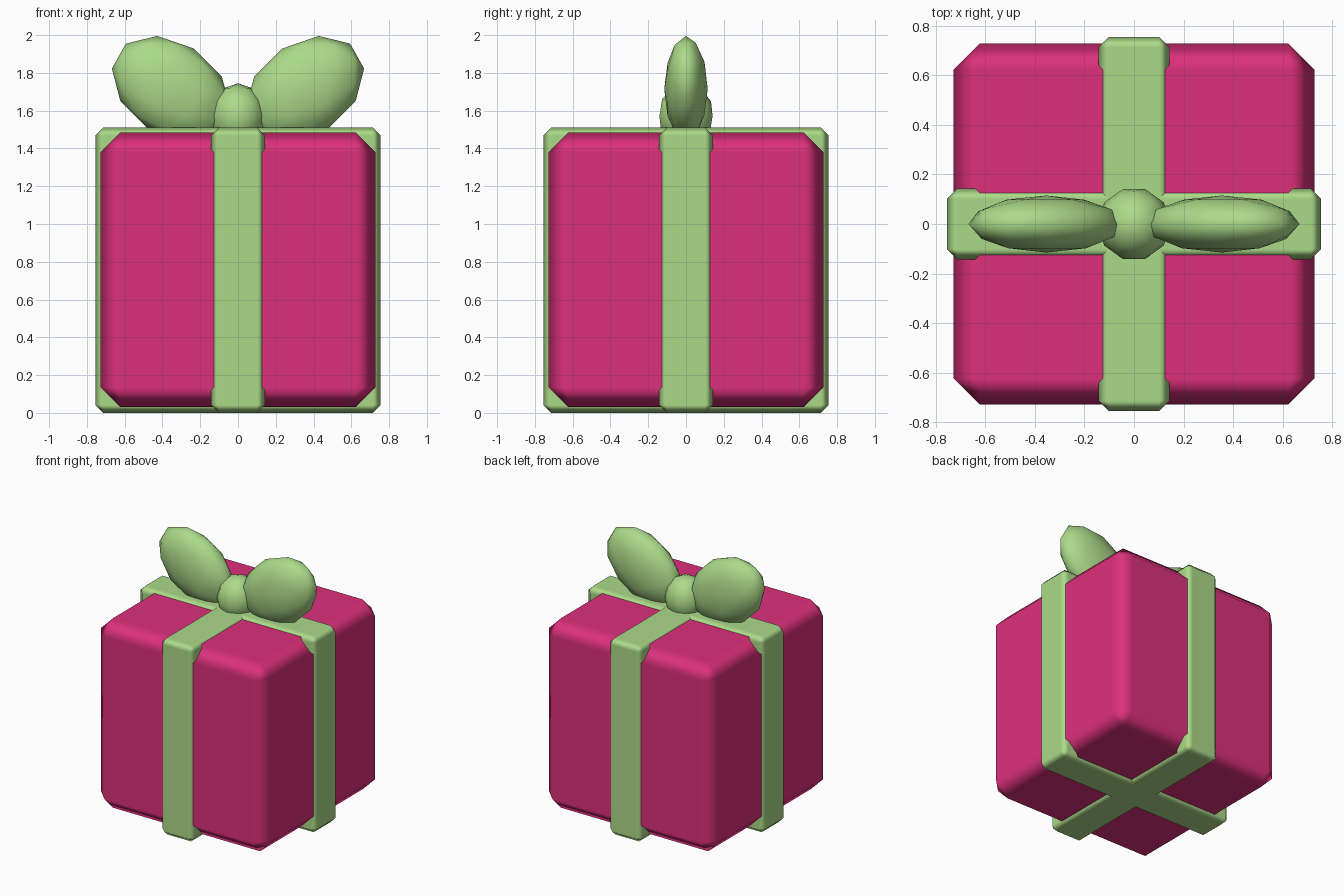
import bpy, math
from mathutils import Matrix

if "Cube" in bpy.data.objects:
    bpy.data.objects.remove(bpy.data.objects["Cube"])


def material(name, rgb):
    m = bpy.data.materials.new(name)
    m.diffuse_color = (*rgb, 1)
    m.use_nodes = True
    m.node_tree.nodes["Principled BSDF"].inputs["Base Color"].default_value = m.diffuse_color
    return m


pink = material("pink paper", (0.72, 0.03, 0.20))
green = material("green ribbon", (0.41, 0.70, 0.25))


def smooth(ob):
    for p in ob.data.polygons:
        p.use_smooth = True


def chamfered_box(name, size, z, width, mat):
    bpy.ops.mesh.primitive_cube_add(size=1)
    ob = bpy.context.object
    ob.name = name
    ob.data.transform(Matrix.Translation((0, 0, z)) @ Matrix.Diagonal((*size, 1)))
    ob.data.materials.append(mat)
    smooth(ob)
    bev = ob.modifiers.new("chamfer", 'BEVEL')
    bev.width = width
    bev.segments = 1
    bev.limit_method = 'NONE'
    bev.harden_normals = True
    return ob


def blob(name, matrix, mat):
    bpy.ops.mesh.primitive_ico_sphere_add(subdivisions=2, radius=1)
    ob = bpy.context.object
    ob.name = name
    ob.data.transform(matrix)
    ob.data.materials.append(mat)
    smooth(ob)
    return ob


def rot(deg, axis):
    return Matrix.Rotation(math.radians(deg), 4, axis)


# Wrapped box
chamfered_box("gift_box", (1.456, 1.456, 1.455), 0.7575, 0.105, pink)

# Two ribbon bands crossing over the box
chamfered_box("ribbon_front_to_back", (0.285, 1.51, 1.51), 0.755, 0.042, green)
chamfered_box("ribbon_side_to_side", (1.51, 0.285, 1.51), 0.755, 0.042, green)

# Bow knot
blob("bow_knot", Matrix.Translation((0, 0, 1.572)) @ Matrix.Diagonal((0.148, 0.148, 0.173, 1))
     @ rot(90, 'Z'), green)

# Bow loops: flattened, tilted ellipsoids, mirrored left and right
loop = blob("bow_loops", Matrix.Translation((0.354, 0, 1.715)) @ rot(-35, 'Y')
            @ Matrix.Diagonal((0.344, 0.115, 0.245, 1)) @ rot(4, 'Y') @ rot(90, 'X'), green)
mir = loop.modifiers.new("mirror", 'MIRROR')
mir.use_axis = (True, False, False)
mir.use_mirror_merge = False
